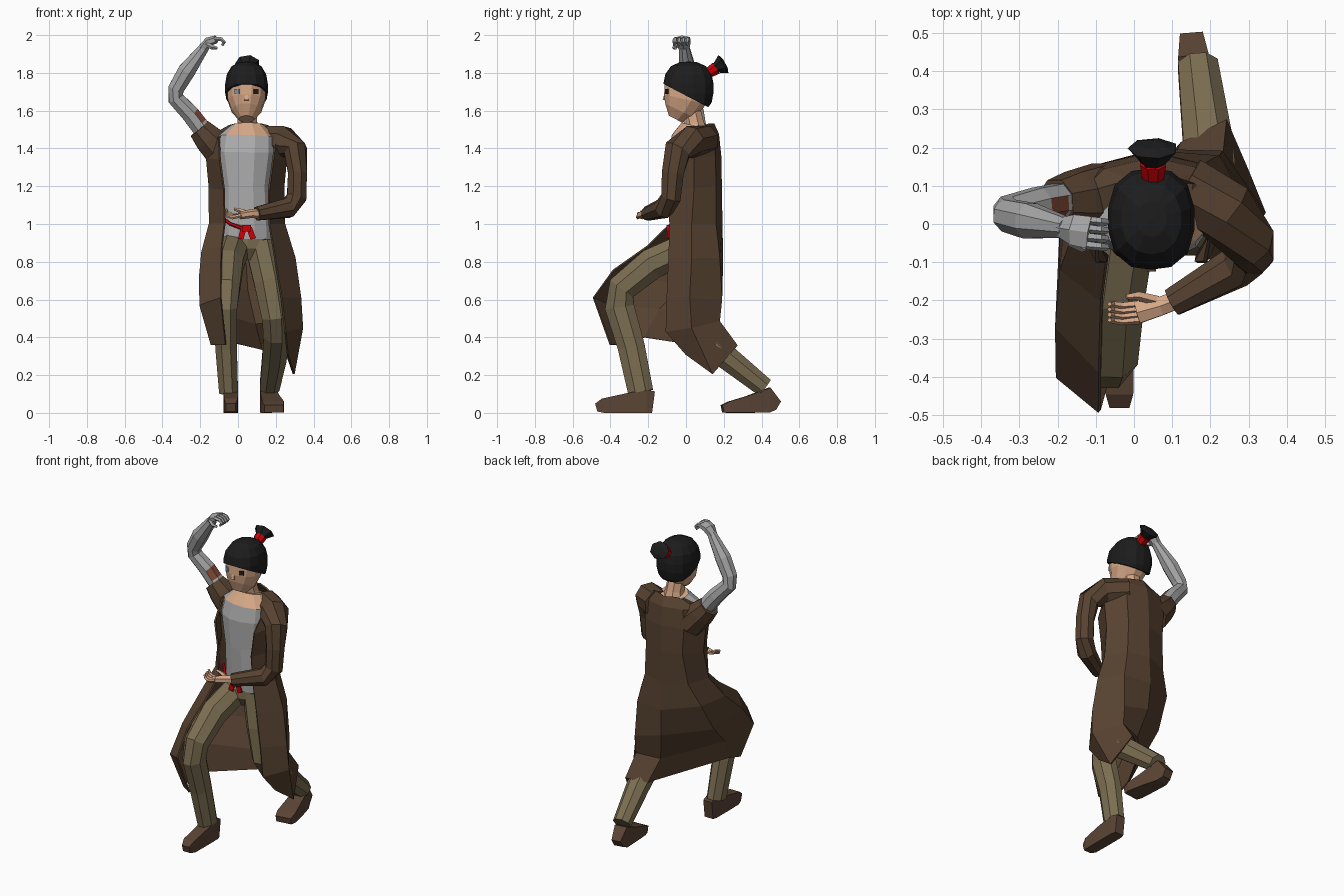
import bpy, bmesh, math
from mathutils import Vector, Matrix


def mat(name, r, g, b):
    m = bpy.data.materials.new(name)
    m.diffuse_color = (r, g, b, 1)
    return m


COAT = mat("brown coat", 0.095, 0.054, 0.03)
PANTS = mat("olive trousers", 0.2, 0.155, 0.083)
SHIRT = mat("grey shirt", 0.43, 0.43, 0.43)
METAL = mat("light metal", 0.38, 0.38, 0.385)
SKIN = mat("skin", 0.68, 0.39, 0.24)
HAIR = mat("black", 0.012, 0.012, 0.012)
RED = mat("red cloth", 0.6, 0.0, 0.002)
RUST = mat("rust", 0.22, 0.065, 0.035)
BLUE = mat("blue grey eye", 0.2, 0.28, 0.4)
SHOE = mat("brown leather", 0.105, 0.059, 0.036)


def finish(name, bm, *mats):
    bmesh.ops.recalc_face_normals(bm, faces=bm.faces)
    for v in bm.verts:
        v.co.z = max(v.co.z, 0)
    me = bpy.data.meshes.new(name)
    bm.to_mesh(me)
    bm.free()
    for m in mats:
        me.materials.append(m)
    ob = bpy.data.objects.new(name, me)
    bpy.context.collection.objects.link(ob)
    return ob


def tube(name, rings, m, n=8, side=(1, 0, 0), rule=None, m2=None):
    """Loft of rings (x, y, z, r along side[, r across])."""
    bm = bmesh.new()
    pts = [Vector(r[:3]) for r in rings]
    k = 1 / math.cos(math.pi / n)
    loops = []
    for i, r in enumerate(rings):
        t = (pts[min(i + 1, len(pts) - 1)] - pts[max(i - 1, 0)]).normalized()
        u = Vector(side)
        u = (u - t * u.dot(t)).normalized()
        v = t.cross(u)
        a, b = r[3] * k, r[-1] * k
        loops.append([bm.verts.new(pts[i] + u * a * math.cos(w) + v * b * math.sin(w))
                      for w in ((j + .5) * math.tau / n for j in range(n))])
    for p, q in zip(loops, loops[1:]):
        for j in range(n):
            bm.faces.new((p[j], p[(j + 1) % n], q[(j + 1) % n], q[j]))
    bm.faces.new(loops[0])
    bm.faces.new(loops[-1])
    if rule:
        for f in bm.faces:
            f.material_index = int(rule(f.calc_center_median()))
    return finish(name, bm, m, *([m2] if m2 else []))


def plate(name, loc, size, m, rot=None):
    bm = bmesh.new()
    bmesh.ops.create_cube(bm, size=1)
    bmesh.ops.scale(bm, vec=size, verts=bm.verts)
    M = Matrix.Translation(loc) @ (rot or Matrix()).to_4x4()
    bmesh.ops.transform(bm, matrix=M, verts=bm.verts)
    return finish(name, bm, m)


# torso: shirt, bare upper chest, hips
tube("shirt", [(.05, .03, .92, .14, .1), (.05, .03, 1.0, .135, .11), (.045, .03, 1.2, .13, .12),
               (.045, .03, 1.38, .16, .125), (.05, .03, 1.46, .152, .105), (.05, .045, 1.52, .085, .07)],
     SHIRT, 12, rule=lambda c: c.z > 1.46 and c.x > -.03, m2=SKIN)
tube("hips", [(.05, .03, .81, .06, .06), (.05, .03, .87, .13, .095), (.05, .03, .95, .13, .095)], PANTS, 10)
tube("neck", [(.05, .05, 1.46, .07), (.05, .042, 1.535, .052), (.045, .02, 1.63, .05)], SKIN)

# sash with knot and tails
tube("sash", [(-.09, -.02, 1.035, .008), (-.04, -.075, 1.0, .008), (.04, -.09, .972, .01)], RED, 6)
plate("sash_knot", (.045, -.092, .978), (.045, .025, .035), RED)
for x, a in ((.022, -.25), (.07, .35)):
    plate("sash_tail", (x, -.092, .95), (.03, .009, .06), RED, Matrix.Rotation(-a, 3, 'Y'))

# head
tube("head", [(.045, -.055, 1.555, .04, .04), (.045, -.032, 1.6, .078, .087), (.045, -.004, 1.66, .1, .115),
              (.045, .0, 1.74, .102, .112), (.045, .01, 1.785, .07, .08)], SKIN, 12)
tube("nose", [(.045, -.105, 1.7, .006), (.045, -.112, 1.655, .012)], SKIN, 4)
for s, m in ((-1, BLUE), (1, HAIR)):
    plate("eye", (.045 + s * .05, -.102, 1.702), (.028, .009, .026), m, Matrix.Rotation(s * .35, 3, 'Z'))

# hair cap, squared a little and cut along a plane that drops to the back
bm = bmesh.new()
bmesh.ops.create_uvsphere(bm, u_segments=14, v_segments=9, radius=1)
for v in bm.verts:
    f = (abs(v.co.x) ** 2.6 + abs(v.co.y) ** 2.6 + abs(v.co.z) ** 2.6) ** (1 / 2.6)
    v.co = Vector((v.co.x * .114, v.co.y * .133, v.co.z * .142)) / f + Vector((.045, .013, 1.718))
bmesh.ops.bisect_plane(bm, geom=bm.verts[:] + bm.edges[:] + bm.faces[:], plane_co=(0, -.12, 1.742),
                       plane_no=(0, .125, .24), clear_inner=True)
bmesh.ops.holes_fill(bm, edges=[e for e in bm.edges if e.is_boundary])
finish("hair", bm, HAIR)
tube("hair_band", [(.05, .11, 1.795, .026), (.05, .16, 1.825, .034)], RED)
tube("hair_tuft", [(.05, .15, 1.82, .02), (.05, .198, 1.847, .06, .05), (.05, .207, 1.852, .03, .025)], HAIR, 7)

# legs and shoes
tube("front_leg", [(-.02, .02, .88, .08), (-.05, -.18, .79, .078, .082), (-.058, -.34, .66, .068, .076),
                   (-.066, -.352, .56, .062, .078), (-.063, -.29, .35, .057, .072), (-.05, -.24, .11, .05, .067)], PANTS)
tube("back_leg", [(.12, .03, .9, .085), (.165, 0, .7, .082), (.2, -.01, .51, .074), (.205, .05, .42, .07),
                  (.192, .22, .29, .064), (.167, .415, .135, .052)], PANTS)
tube("front_shoe", [(-.038, -.172, .057, .03, .057), (-.038, -.21, .062, .037, .062), (-.038, -.33, .05, .038, .05),
                    (-.038, -.44, .038, .036, .038), (-.038, -.475, .028, .026, .022)], SHOE, 4)
tube("back_shoe", [(.15, .488, .04, .03, .025), (.155, .44, .068, .04, .066), (.172, .33, .045, .05, .045),
                   (.186, .23, .03, .058, .03), (.19, .192, .022, .05, .02)], SHOE, 4)

# long coat: a draped open sheet running right edge -> back -> left edge
rows = []
for z, cx, o, w, f, b in ((1.53, .055, .085, .1, .065, .145), (1.475, .05, .15, .195, -.02, .17),
                          (1.36, .045, .14, .21, -.1, .182), (1.2, .045, .118, .195, -.1, .185)):
    mid = (f + b) / 2
    rows.append([(cx - o, f, z - .02), (cx - w, mid, z - .01), (cx - .65 * w, b - .03, z), (cx, b, z),
                 (cx + .65 * w, b - .03, z), (cx + w, mid, z - .01), (cx + o, f, z - .02)])
rows += [
    [(-.07, -.085, 1), (-.15, -.01, 1), (-.105, .13, 1), (.045, .188, 1), (.18, .155, 1), (.245, .03, 1), (.165, -.085, 1)],
    [(-.085, -.2, .885), (-.19, -.12, .85), (-.17, .09, .86), (.04, .192, .82), (.22, .175, .82), (.3, .03, .82), (.195, -.09, .82)],
    [(-.09, -.385, .755), (-.202, -.27, .72), (-.19, -.01, .68), (.05, .182, .65), (.23, .187, .6), (.33, .02, .61), (.23, -.1, .61)],
    [(-.09, -.49, .61), (-.2, -.4, .57), (-.18, -.14, .55), (.09, .13, .47), (.23, .175, .485), (.34, .03, .45), (.25, -.105, .43)],
    [(-.065, -.4, .36), (-.14, -.35, .36), (-.14, -.22, .4), (.125, .21, .335), (.24, .27, .355), (.295, .14, .205), (.262, 0, .31)],
]
bm = bmesh.new()
grid = [[bm.verts.new(p) for p in r] for r in rows]
for p, q in zip(grid, grid[1:]):
    for j in range(6):
        bm.faces.new((p[j], p[j + 1], q[j + 1], q[j]))
coat = finish("long_coat", bm, COAT)
sol = coat.modifiers.new("cloth", 'SOLIDIFY')
sol.thickness, sol.offset = .01, 0

# raised metal arm with torn short sleeve; rust on its inner upper faces
Y = (0, 1, 0)
tube("short_sleeve", [(-.08, .07, 1.37, .088), (-.155, .06, 1.45, .076), (-.205, .055, 1.505, .06)], COAT, side=Y)
tube("metal_arm", [(-.13, .065, 1.43, .05), (-.208, .055, 1.525, .048), (-.25, .048, 1.58, .047), (-.33, .03, 1.665, .042),
                   (-.328, .022, 1.715, .042), (-.272, .008, 1.81, .046), (-.175, -.01, 1.94, .026)], METAL, side=Y,
     rule=lambda c: c.x > -.218 and 1.545 < c.z < 1.65 and c.y < .07, m2=RUST)
tube("metal_palm", [(-.19, -.008, 1.925, .024, .022), (-.155, -.015, 1.965, .04, .022), (-.115, -.022, 1.978, .042, .018)],
     METAL, 6, Y)
for i in range(4):
    y = -.055 + i * .022
    tube("metal_finger", [(-.125, y, 1.98, .01), (-.088, y - .004, 1.978, .009), (-.073, y - .006, 1.962, .008),
                          (-.085, y - .006, 1.945, .006)], METAL, 5, Y)
tube("metal_thumb", [(-.165, -.045, 1.95, .012), (-.135, -.062, 1.935, .01), (-.11, -.055, 1.93, .006)], METAL, 5, Y)

# bent arm in a long sleeve with an open hand
tube("long_sleeve", [(.13, .1, 1.44, .08), (.24, .03, 1.435, .08), (.305, -.045, 1.39, .07, .06), (.315, -.07, 1.27, .058, .05),
                     (.31, -.08, 1.14, .052), (.265, -.115, 1.085, .052), (.1, -.205, 1.055, .036)], COAT, 8, Y)
tube("palm", [(.12, -.195, 1.055, .024), (.07, -.215, 1.055, .024, .02), (.01, -.232, 1.045, .028, .018)], SKIN, 6, Y)
for i in range(4):
    y = -.255 + i * .014
    tube("finger", [(.015, y + .004, 1.045, .009), (-.03, y, 1.034 + .005 * i, .008), (-.055, y + .003, 1.042 + .006 * i, .007),
                    (-.064, y + .004, 1.062 + .006 * i, .005)], SKIN, 5, Y)
tube("thumb", [(.06, -.2, 1.055, .012), (.01, -.187, 1.07, .01), (-.02, -.19, 1.08, .006)], SKIN, 5, Y)
